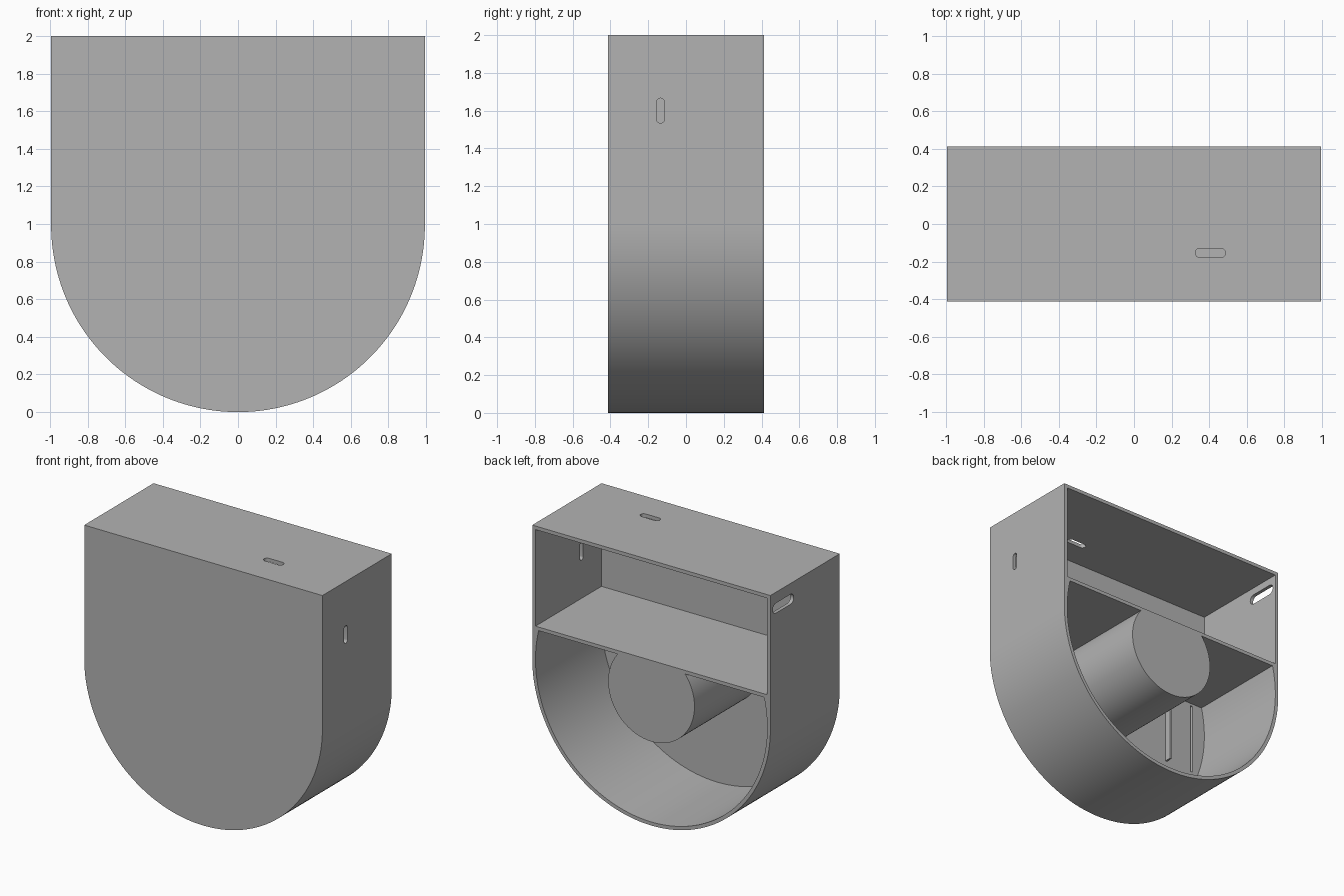
import bpy, bmesh
from math import cos, sin, pi, asin, sqrt
from mathutils import Vector

if "Cube" in bpy.data.objects:
    bpy.data.objects.remove(bpy.data.objects["Cube"], do_unlink=True)

R = 0.9935            # half width, also the height of the arc centre
WALL = 0.027
INNER = R - WALL
HALF_D = 0.413
PLATE_Y = -HALF_D + 0.04   # inner face of the front plate
SHELF_LOW, SHELF_TOP = 1.218, 1.245
HUB_R = 0.36

grey = bpy.data.materials.new("plain grey")
grey.use_nodes = True
color = (0.45, 0.45, 0.45, 1)
grey.diffuse_color = color
grey.node_tree.nodes["Principled BSDF"].inputs["Base Color"].default_value = color


def prism(name, points, direction):
    """Extrude a closed outline of 3D points along a direction."""
    bm = bmesh.new()
    face = bm.faces.new([bm.verts.new(p) for p in points])
    moved = bmesh.ops.extrude_face_region(bm, geom=[face])["geom"]
    verts = [g for g in moved if isinstance(g, bmesh.types.BMVert)]
    bmesh.ops.translate(bm, verts=verts, vec=direction)
    bmesh.ops.recalc_face_normals(bm, faces=bm.faces)
    mesh = bpy.data.meshes.new(name)
    bm.to_mesh(mesh)
    bm.free()
    mesh.materials.append(grey)
    obj = bpy.data.objects.new(name, mesh)
    bpy.context.collection.objects.link(obj)
    return obj


def arc(radius, start, end, steps):
    """Arc around the hub axis as x, z pairs."""
    angles = [start + (end - start) * i / steps for i in range(steps + 1)]
    return [(radius * cos(a), R + radius * sin(a)) for a in angles]


def deep(name, outline, y0, y1):
    return prism(name, [(x, y0, z) for x, z in outline], (0, y1 - y0, 0))


def box(name, x0, x1, y0, y1, z0, z1):
    return deep(name, [(x0, z0), (x1, z0), (x1, z1), (x0, z1)], y0, y1)


def slot(name, centre, along, across, length, width):
    """Round-ended slot cutter, pushed through the wall it is centred on."""
    c, u, v = Vector(centre), Vector(along), Vector(across)
    n = u.cross(v) * 0.1
    r, points = width / 2, []
    for side in (1, -1):
        for i in range(13):
            a = -pi / 2 + pi * i / 12
            points.append(c - n / 2 + side * (u * (length / 2 - r + r * cos(a)) + v * r * sin(a)))
    return prism(name, points, n)


# Housing: flat top, half-round bottom
housing = deep("housing", [(R, 2), (-R, 2)] + arc(R, pi, 2 * pi, 96), -HALF_D, HALF_D)

# Lower chamber runs around the hub, which stays solid under the shelf
rise = SHELF_LOW - R
big, small = asin(rise / INNER), asin(rise / HUB_R)
ring = arc(INNER, pi - big, 2 * pi + big, 112) + arc(HUB_R, 2 * pi + small, pi - small, 72)

cutters = [
    deep("lower_chamber", ring, PLATE_Y, 1),
    box("upper_chamber", -INNER, INNER, PLATE_Y, 1, SHELF_TOP, 2 - WALL),
    slot("left_slot", (R, -0.135, 1.6), (0, 0, 1), (0, 1, 0), 0.132, 0.04),
    slot("right_slot", (-R, 0.26, 1.88), (0, 1, 0), (0, 0, 1), 0.25, 0.075),
    slot("top_slot", (0.406, -0.154, 2), (1, 0, 0), (0, 1, 0), 0.16, 0.05),
    box("plate_groove", -0.855, -0.837, PLATE_Y - 0.025, PLATE_Y + 0.1, 0.66, 1.2),
]
bpy.context.view_layer.objects.active = housing
for cutter in cutters:
    cutter.hide_render = True
    mod = housing.modifiers.new(cutter.name, "BOOLEAN")
    mod.operation = "DIFFERENCE"
    mod.solver = "EXACT"
    mod.object = cutter
    bpy.ops.object.modifier_apply(modifier=mod.name)
    bpy.data.objects.remove(cutter, do_unlink=True)

# Thin upright rib on the inside of the front plate
box("plate_rib", -0.62, -0.605, PLATE_Y - 0.005, PLATE_Y + 0.05, 0.66, SHELF_LOW)

bpy.ops.object.select_all(action="DESELECT")
housing.select_set(True)
bpy.ops.object.shade_smooth_by_angle(angle=pi / 6)
